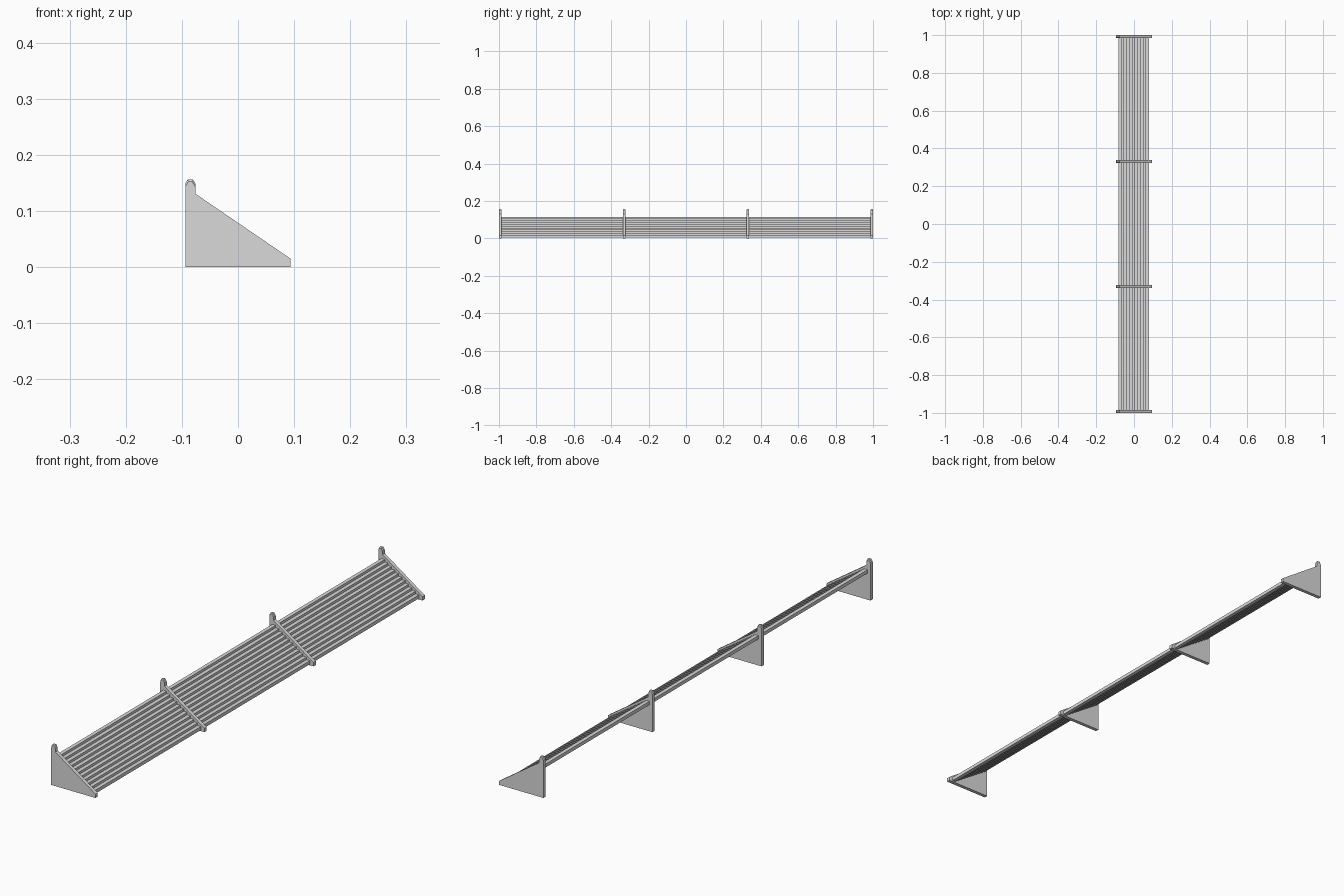
import bpy, bmesh

if "Cube" in bpy.data.objects:
    bpy.data.objects.remove(bpy.data.objects["Cube"])

grey = bpy.data.materials.new("light grey")
grey.diffuse_color = (0.7, 0.7, 0.7, 1)
grey.use_nodes = True
grey.node_tree.nodes["Principled BSDF"].inputs["Base Color"].default_value = grey.diffuse_color


def extrude_profile(name, points, y0, y1, chamfer_above=None):
    """Extrude an x-z outline along y; chamfer the rims above a height."""
    bm = bmesh.new()
    face = bm.faces.new([bm.verts.new((x, y0, z)) for x, z in points])
    new = bmesh.ops.extrude_face_region(bm, geom=[face])["geom"]
    for v in new:
        if isinstance(v, bmesh.types.BMVert):
            v.co.y = y1
    if chamfer_above is not None:
        rims = [e for e in bm.edges
                if abs(e.verts[0].co.y - e.verts[1].co.y) < 1e-6
                and min(v.co.z for v in e.verts) > chamfer_above]
        bmesh.ops.bevel(bm, geom=rims, offset=0.003, segments=1,
                        affect='EDGES', clamp_overlap=True)
    bmesh.ops.recalc_face_normals(bm, faces=bm.faces)
    mesh = bpy.data.meshes.new(name)
    bm.to_mesh(mesh)
    bm.free()
    mesh.materials.append(grey)
    obj = bpy.data.objects.new(name, mesh)
    bpy.context.collection.objects.link(obj)
    return obj


# Triangular brackets, each with a short post at the tall end
bracket = [(-0.094, 0), (0.094, 0), (0.094, 0.015), (-0.076, 0.131),
           (-0.076, 0.149), (-0.080, 0.156), (-0.090, 0.156), (-0.094, 0.149)]
for i in range(4):
    y = -0.993 + i * 0.662
    extrude_profile(f"bracket_{i + 1}", bracket, y - 0.007, y + 0.007, 0.14)

# Stepped panel: level slats descending between the brackets
STEPS, RUN, DROP, THICK = 11, 0.01455, 0.0097, 0.0135
X0, Z0 = -0.081, 0.115
upper, lower = [], []
for i in range(STEPS):
    x, z = X0 + i * RUN, Z0 - i * DROP
    upper += [(x, z), (x + RUN, z)]
    lower += [(x, z - THICK), (x + RUN, z - THICK)]
extrude_profile("stepped_panel", upper + lower[::-1], -0.99, 0.99)
